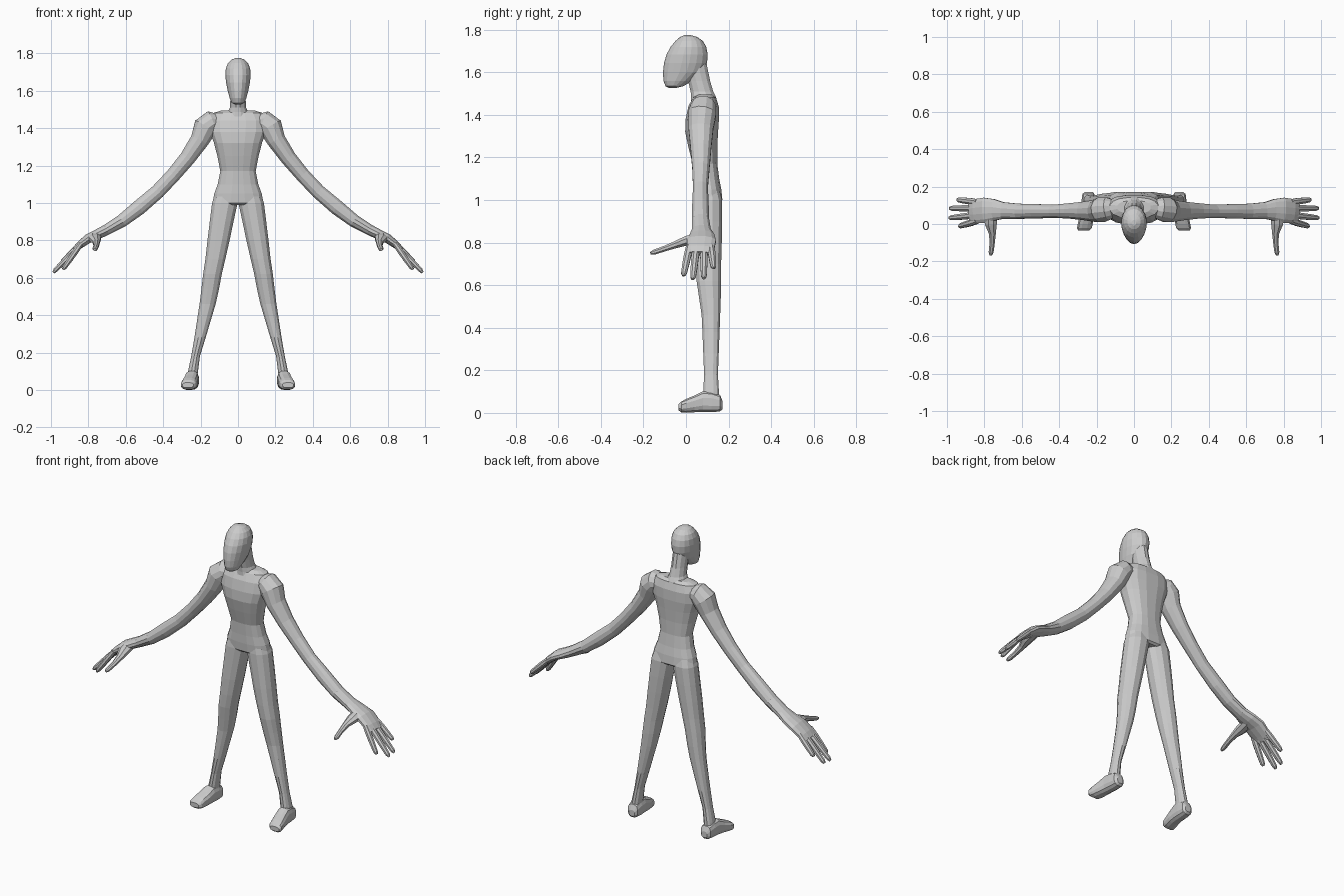
import bpy, bmesh, math
from mathutils import Vector

skin = bpy.data.materials.new("grey skin")
skin.diffuse_color = (0.6, 0.6, 0.6, 1)


def loft(name, rings, sides=12, power=1.0):
    """Skin a list of (centre, half axis u, half axis v) rings into a closed faceted solid."""
    bm = bmesh.new()
    loops = []
    for c, u, v in rings:
        loop = []
        for i in range(sides):
            a = math.tau * (i + 0.5) / sides
            ca, sa = math.cos(a), math.sin(a)
            p = (c + u * math.copysign(abs(ca) ** power, ca)
                 + v * math.copysign(abs(sa) ** power, sa))
            loop.append(bm.verts.new(p))
        loops.append(loop)
    for a, b in zip(loops, loops[1:]):
        for i in range(sides):
            j = (i + 1) % sides
            bm.faces.new((a[i], a[j], b[j], b[i]))
    bm.faces.new(loops[0])
    bm.faces.new(loops[-1])
    bmesh.ops.recalc_face_normals(bm, faces=bm.faces)
    mesh = bpy.data.meshes.new(name)
    bm.to_mesh(mesh)
    bm.free()
    mesh.materials.append(skin)
    obj = bpy.data.objects.new(name, mesh)
    bpy.context.collection.objects.link(obj)
    return obj


def level(z, x0, x1, y0, y1):
    """Horizontal ring from its extents."""
    return (Vector(((x0 + x1) / 2, (y0 + y1) / 2, z)),
            Vector(((x1 - x0) / 2, 0, 0)), Vector((0, (y1 - y0) / 2, 0)))


def upright(y, x0, x1, z0, z1):
    """Ring facing front to back from its extents."""
    return (Vector(((x0 + x1) / 2, y, (z0 + z1) / 2)),
            Vector(((x1 - x0) / 2, 0, 0)), Vector((0, 0, (z1 - z0) / 2)))


def along(path, side):
    """Rings square to a path of (x, y, z, thickness, width) points."""
    pts = [Vector(p[:3]) for p in path]
    rings = []
    for i, p in enumerate(path):
        t = (pts[min(i + 1, len(pts) - 1)] - pts[max(i - 1, 0)]).normalized()
        w = (side - t * side.dot(t)).normalized()
        rings.append((pts[i], w.cross(t) * p[3], w * p[4]))
    return rings


def both(name, rings, **kw):
    """Build a part on the left and its mirror image on the right."""
    loft("left_" + name, rings, **kw)
    flip = lambda v: Vector((-v.x, v.y, v.z))
    loft("right_" + name, [tuple(map(flip, r)) for r in rings], **kw)


# Head: z, half width, front, back
loft("head", [level(z, -w, w, f, b) for z, w, f, b in [
    (1.527, .018, -.082, -.045), (1.535, .034, -.096, -.012), (1.56, .045, -.106, .03),
    (1.60, .056, -.108, .08), (1.645, .065, -.103, .099), (1.685, .069, -.091, .102),
    (1.72, .066, -.072, .095), (1.747, .055, -.05, .08), (1.766, .036, -.028, .053),
    (1.775, .012, -.008, .022)]], sides=18)

# Neck
loft("neck", [level(z, -w, w, f, b) for z, w, f, b in [
    (1.44, .085, .02, .15), (1.485, .058, .022, .143), (1.51, .045, .02, .13),
    (1.56, .042, .008, .115), (1.62, .042, -.01, .103), (1.66, .038, -.01, .095)]])

# Torso
loft("torso", [level(z, -w, w, f, b) for z, w, f, b in [
    (1.495, .09, .055, .125), (1.482, .13, .032, .142), (1.44, .155, .01, .155),
    (1.38, .152, -.003, .156), (1.32, .13, -.005, .152), (1.25, .112, .01, .148),
    (1.17, .096, .03, .148), (1.10, .11, .034, .157), (1.05, .129, .035, .167),
    (1.00, .138, .039, .172), (.99, .10, .05, .16)]], sides=16, power=.8)

# Legs: z, inner, outer, front, back
both("leg", [level(*r) for r in [
    (1.08, .005, .112, .05, .15), (1.0, .0, .141, .04, .172), (.9, .022, .153, .04, .172),
    (.8, .043, .165, .04, .17), (.7, .066, .176, .043, .167), (.62, .085, .188, .048, .166),
    (.54, .10, .197, .06, .165), (.46, .118, .207, .072, .162), (.38, .142, .219, .076, .159),
    (.28, .172, .234, .08, .155), (.18, .203, .251, .084, .151), (.10, .213, .268, .08, .156),
    (.04, .22, .275, .075, .162)]], power=.9)

# Feet: y, inner, outer, bottom, top
both("foot", [upright(*r) for r in [
    (.172, .222, .262, .018, .055), (.16, .21, .277, .006, .085), (.12, .208, .282, .002, .10),
    (.08, .21, .285, .002, .103), (.04, .213, .293, .002, .083), (.0, .22, .302, 0, .066),
    (-.022, .225, .306, .002, .054), (-.035, .238, .298, .012, .04)]], power=.75)

# Arms run from the shoulder to the knuckles
both("arm", along([
    (.10, .085, 1.435, .04, .045), (.14, .082, 1.435, .06, .062), (.175, .076, 1.405, .066, .068),
    (.205, .07, 1.335, .052, .06), (.27, .07, 1.24, .044, .05), (.345, .07, 1.15, .04, .042),
    (.43, .068, 1.06, .04, .036), (.53, .068, .975, .042, .04), (.62, .068, .905, .036, .042),
    (.70, .072, .858, .03, .046), (.75, .075, .833, .028, .06), (.80, .073, .81, .026, .07),
    (.85, .068, .772, .02, .067), (.875, .066, .748, .014, .06)], Vector((0, 1, 0))))

# Fingers: base y, tip x, y, z
for name, y0, tip in [("index_finger", .016, (.935, -.012, .645)),
                      ("middle_finger", .048, (.988, .032, .628)),
                      ("ring_finger", .084, (.985, .084, .632)),
                      ("little_finger", .117, (.945, .13, .68))]:
    a, b = Vector((.84, y0, .782)), Vector(tip)
    both(name, along([(*a.lerp(b, t), r, r * 1.1) for t, r in [
        (0, .015), (.3, .017), (.65, .0155), (.92, .013), (1, .007)]],
        Vector((0, 1, 0))), sides=8)

# Thumbs
both("thumb", along([
    (.765, .06, .825, .026, .035), (.765, .0, .808, .024, .034), (.757, -.05, .79, .018, .02),
    (.758, -.10, .772, .014, .015), (.764, -.15, .755, .013, .014), (.766, -.167, .75, .007, .008)],
    Vector((1, 0, 0))), sides=8)
